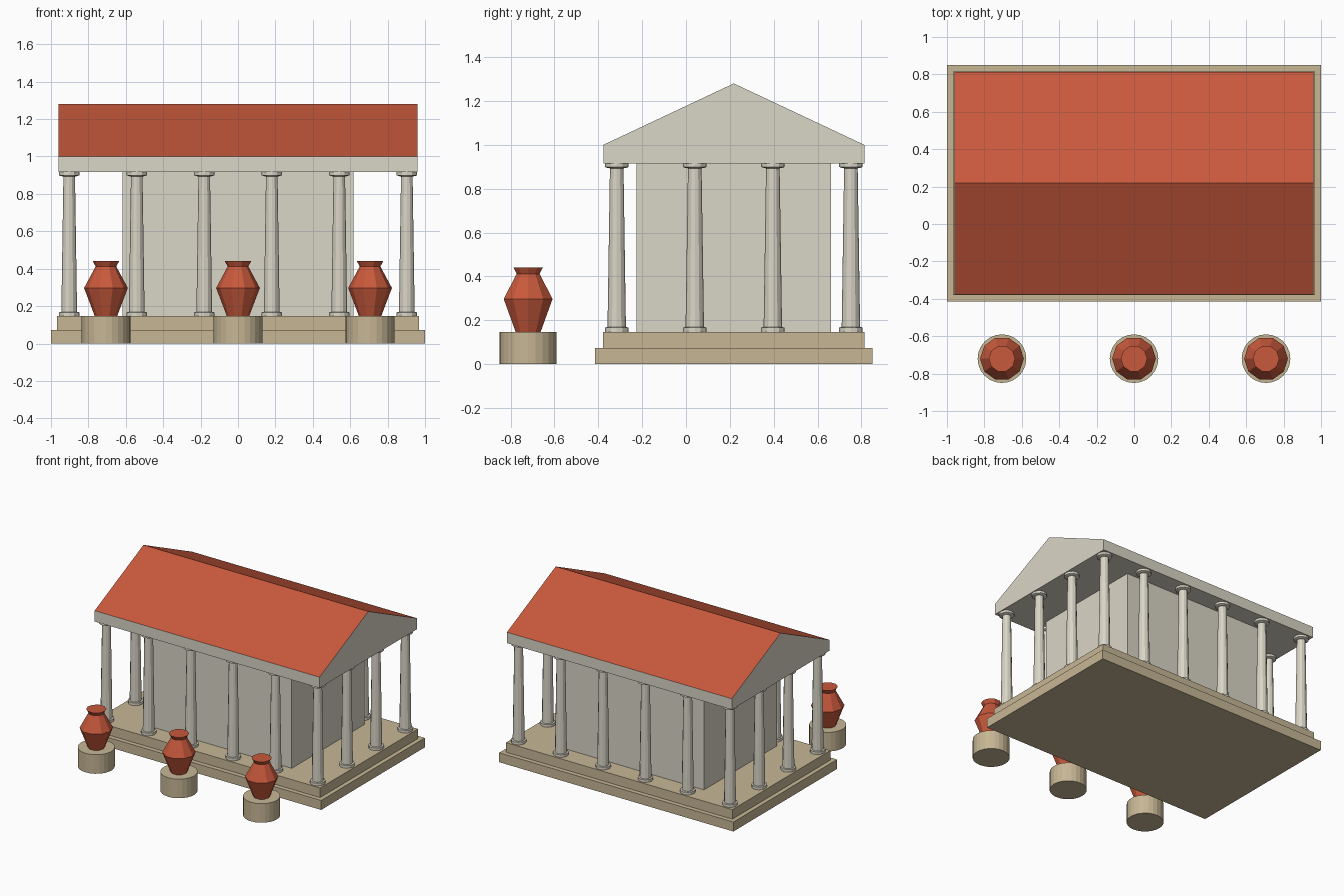
import bpy, bmesh
from math import cos, sin, tau

cube = bpy.data.objects.get("Cube")
if cube:
    bpy.data.objects.remove(cube)


def material(name, r, g, b):
    m = bpy.data.materials.new(name)
    m.use_nodes = True
    m.diffuse_color = (r, g, b, 1)
    m.node_tree.nodes["Principled BSDF"].inputs["Base Color"].default_value = (r, g, b, 1)
    return m


MARBLE = material("pale marble", 0.70, 0.67, 0.57)
STONE = material("tan stone", 0.57, 0.47, 0.30)
CLAY = material("red clay", 0.58, 0.10, 0.045)
CY = 0.218  # y centre of the temple


def add_object(name, bm, *mats):
    bmesh.ops.recalc_face_normals(bm, faces=bm.faces)
    mesh = bpy.data.meshes.new(name)
    bm.to_mesh(mesh)
    bm.free()
    for m in mats:
        mesh.materials.append(m)
    obj = bpy.data.objects.new(name, mesh)
    bpy.context.collection.objects.link(obj)
    return obj


def box(name, half_x, half_y, z0, z1, mat):
    bm = bmesh.new()
    bmesh.ops.create_cube(bm, size=1)
    for v in bm.verts:
        v.co.x *= 2 * half_x
        v.co.y = CY + v.co.y * 2 * half_y
        v.co.z = z0 if v.co.z < 0 else z1
    return add_object(name, bm, mat)


def lathe(name, x, y, profile, sides, mat):
    """Closed solid of revolution from (radius, height) pairs."""
    bm = bmesh.new()
    rings = [[bm.verts.new((x + r * cos(tau * i / sides), y + r * sin(tau * i / sides), z))
              for i in range(sides)] for r, z in profile]
    for low, high in zip(rings, rings[1:]):
        for i in range(sides):
            j = (i + 1) % sides
            bm.faces.new((low[i], low[j], high[j], high[i]))
    bm.faces.new(rings[0])
    bm.faces.new(rings[-1])
    return add_object(name, bm, mat)


# Stepped platform and inner chamber
box("lower_step", 1.0, 0.632, 0, 0.073, STONE)
box("upper_step", 0.967, 0.597, 0.073, 0.147, STONE)
box("inner_chamber", 0.617, 0.444, 0.147, 0.916, MARBLE)

# Beam and gable in one prism, with clay on the two slopes
bm = bmesh.new()
outline = [(-0.595, 0.916), (0.595, 0.916), (0.595, 1.0), (0, 1.28), (-0.595, 1.0)]
end = bm.faces.new([bm.verts.new((-0.96, CY + y, z)) for y, z in outline])
moved = bmesh.ops.extrude_face_region(bm, geom=[end])["geom"]
bmesh.ops.translate(bm, vec=(1.92, 0, 0), verts=[g for g in moved if isinstance(g, bmesh.types.BMVert)])
bmesh.ops.recalc_face_normals(bm, faces=bm.faces)
for f in bm.faces:
    f.material_index = 1 if f.normal.z > 0.5 else 0
add_object("gabled_roof", bm, MARBLE, CLAY)

# Ring of columns, six along the long sides and four along the short sides
column = [(0.054, 0.147), (0.054, 0.167), (0.042, 0.169), (0.031, 0.893),
          (0.042, 0.895), (0.054, 0.899), (0.054, 0.916)]
for i in range(6):
    for j in range(4):
        if i in (0, 5) or j in (0, 3):
            lathe(f"column_{i + 1}_{j + 1}", (i - 2.5) * 0.361, CY + (j - 1.5) * 0.356,
                  column, 12, MARBLE)

# Three vases on round pedestals
vase = [(0.06, 0.147), (0.117, 0.297), (0.055, 0.412), (0.071, 0.441)]
for side, x in (("right", -0.706), ("middle", 0), ("left", 0.706)):
    lathe(f"{side}_pedestal", x, -0.72, [(0.13, 0), (0.13, 0.147)], 24, STONE)
    lathe(f"{side}_vase", x, -0.72, vase, 10, CLAY)
